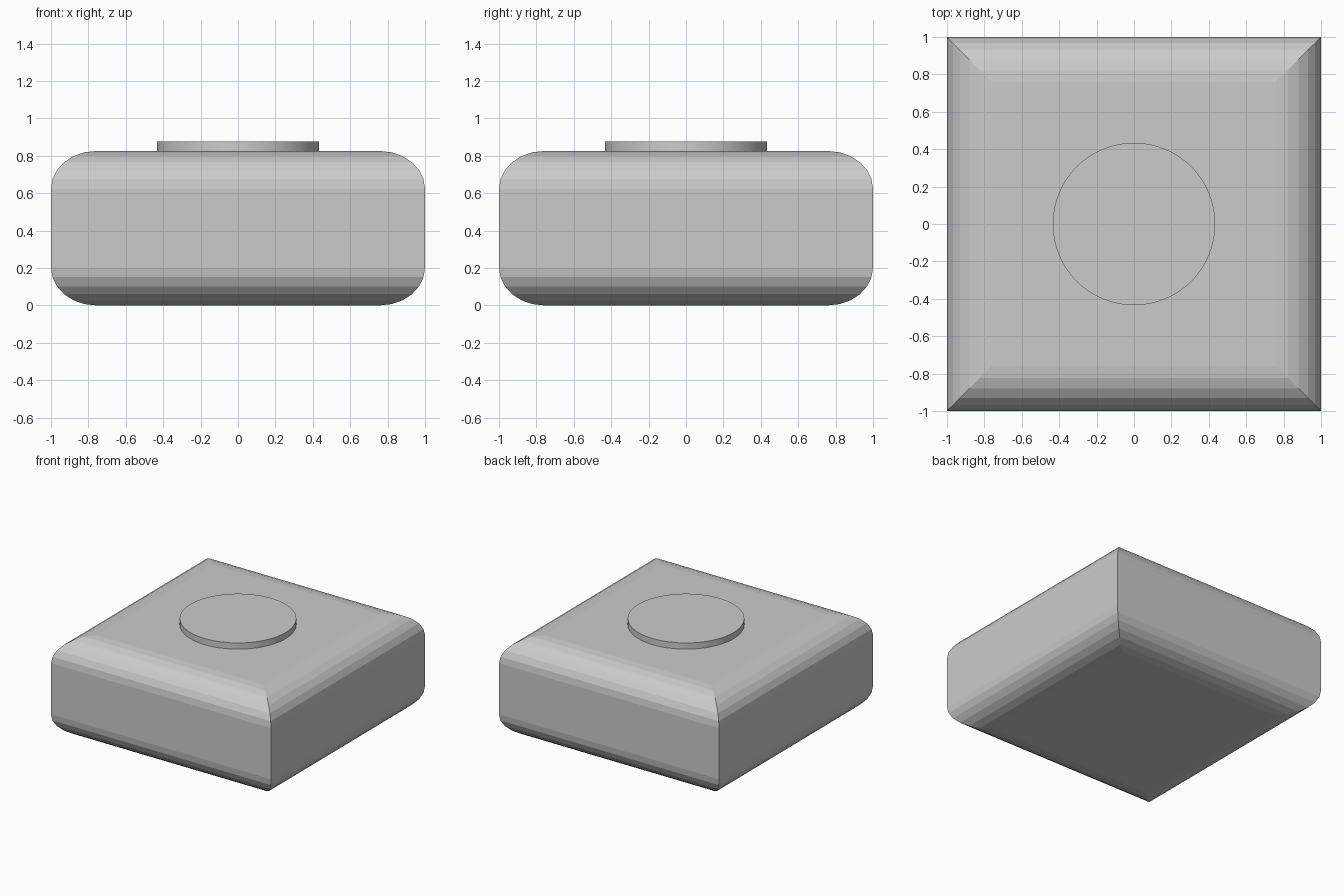
import bpy, bmesh
from math import sin, cos, pi

if "Cube" in bpy.data.objects:
    bpy.data.objects.remove(bpy.data.objects["Cube"])

HEIGHT, RX, RZ, SEGS = 0.825, 0.24, 0.203, 6

# Profile of the body: (half width, height), rounded at bottom and top
arc = [(1 - RX + RX * sin(i * pi / 2 / SEGS), RZ * (1 - cos(i * pi / 2 / SEGS)))
       for i in range(SEGS + 1)]
profile = arc + [(w, HEIGHT - z) for w, z in reversed(arc)]

# Body: square rings stacked along the profile, giving mitred corners
bm = bmesh.new()
rings = [[bm.verts.new((sx * w, sy * w, z))
          for sx, sy in ((-1, -1), (1, -1), (1, 1), (-1, 1))] for w, z in profile]
for low, high in zip(rings, rings[1:]):
    for i in range(4):
        j = (i + 1) % 4
        bm.faces.new((low[i], low[j], high[j], high[i]))
bm.faces.new(rings[0][::-1])
bm.faces.new(rings[-1])
mesh = bpy.data.meshes.new("body")
bm.to_mesh(mesh)
bm.free()
bpy.context.collection.objects.link(bpy.data.objects.new("body", mesh))

# Raised round disc on top
bpy.ops.mesh.primitive_cylinder_add(vertices=96, radius=0.434, depth=0.053,
                                    location=(0, 0, HEIGHT + 0.0245))
bpy.context.object.name = "top_disc"
bpy.ops.object.shade_smooth_by_angle()
